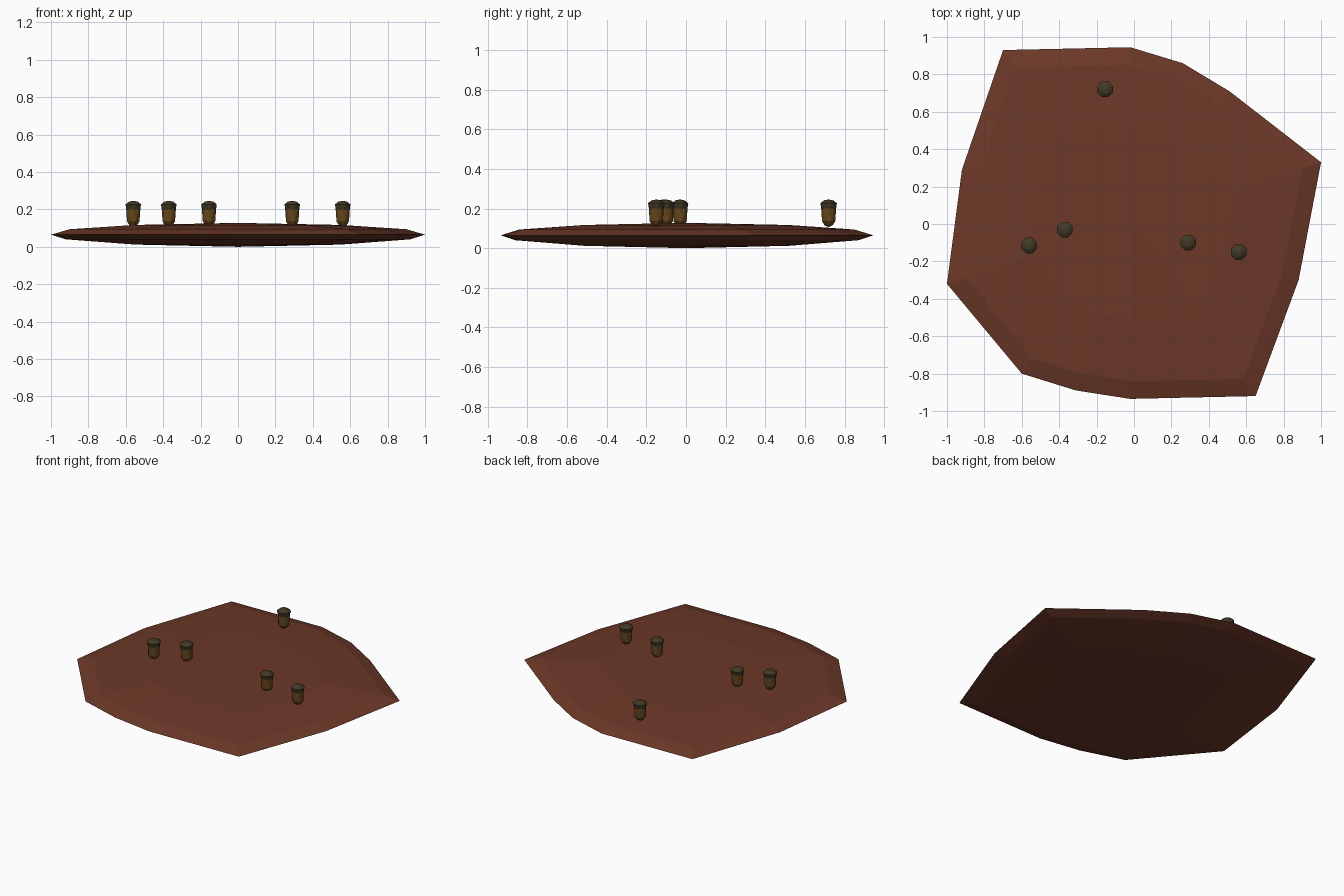
import bpy, bmesh, math
from mathutils import Vector

if "Cube" in bpy.data.objects:
    bpy.data.objects.remove(bpy.data.objects["Cube"])


def material(name, color):
    m = bpy.data.materials.new(name)
    m.diffuse_color = (*color, 1)
    m.use_nodes = True
    m.node_tree.nodes["Principled BSDF"].inputs["Base Color"].default_value = m.diffuse_color
    return m


SOIL = material("reddish_soil", (0.150, 0.040, 0.021))
NUT = material("golden_brown_shell", (0.130, 0.060, 0.012))
CAP = material("dark_olive_cap", (0.054, 0.041, 0.019))


def skin(name, start, rings, end, mat, loc=(0, 0, 0)):
    """Closed triangulated solid: bottom point, stacked rings, top point."""
    bm = bmesh.new()
    low, high = bm.verts.new(start), bm.verts.new(end)
    loops = [[bm.verts.new(p) for p in ring] for ring in rings]
    n = len(loops[0])
    for i in range(n):
        j = (i + 1) % n
        bm.faces.new((low, loops[0][j], loops[0][i]))
        bm.faces.new((high, loops[-1][i], loops[-1][j]))
        for a, b in zip(loops, loops[1:]):
            bm.faces.new((a[i], a[j], b[i]))
            bm.faces.new((a[j], b[j], b[i]))
    bmesh.ops.recalc_face_normals(bm, faces=bm.faces)
    mesh = bpy.data.meshes.new(name)
    bm.to_mesh(mesh)
    bm.free()
    mesh.materials.append(mat)
    obj = bpy.data.objects.new(name, mesh)
    obj.location = loc
    bpy.context.collection.objects.link(obj)
    return obj


def circle(r, z, turn=0.0, n=8):
    return [Vector((r * math.cos(math.tau * (i + turn) / n),
                    r * math.sin(math.tau * (i + turn) / n), z)) for i in range(n)]


# Ground slab: irregular outline, thin lens profile
outline = [(1.0, 0.33), (0.51, 0.71), (0.26, 0.86), (-0.02, 0.945), (-0.70, 0.93),
           (-0.92, 0.29), (-1.0, -0.32), (-0.60, -0.80), (-0.31, -0.89),
           (-0.02, -0.935), (0.65, -0.92), (0.88, -0.30)]
profile = [(0.55, 0.012), (0.92, 0.040), (1.0, 0.065), (0.90, 0.094), (0.55, 0.117)]
slab_rings = [[Vector((x * s, y * s, z)) for x, y in outline] for s, z in profile]
skin("ground_slab", (0, 0, 0), slab_rings, (0, 0, 0.128), SOIL)

# Acorns: faceted shell with pointed tip, and an overhanging cap
spots = [(-0.56, -0.115), (-0.37, -0.03), (-0.155, 0.72), (0.29, -0.10), (0.56, -0.15)]
for k, (x, y) in enumerate(spots, 1):
    skin(f"acorn_shell_{k}", (0, 0, 0.106),
         [circle(0.021, 0.116), circle(0.036, 0.136, 0.5), circle(0.038, 0.203, 1.0)],
         (0, 0, 0.206), NUT, (x, y, 0))
    skin(f"acorn_cap_{k}", (0, 0, 0.200),
         [circle(0.037, 0.198), circle(0.045, 0.227, 0.5), circle(0.024, 0.241, 1.0)],
         (0, 0, 0.246), CAP, (x, y, 0))
